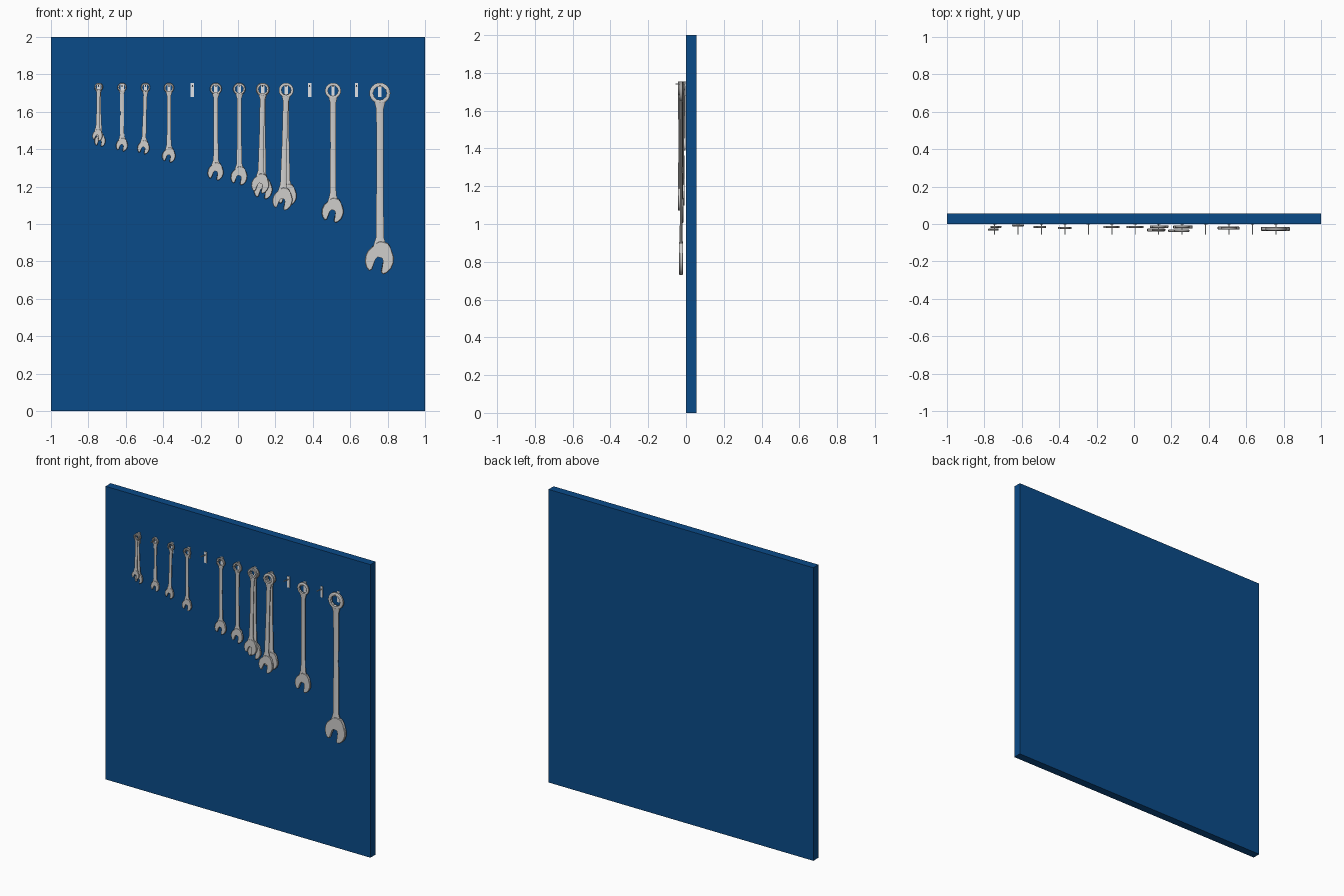
import bpy, bmesh, math
from mathutils import Matrix, Vector

cube = bpy.data.objects.get("Cube")
if cube:
    bpy.data.objects.remove(cube, do_unlink=True)


def material(name, rgb):
    m = bpy.data.materials.new(name)
    m.use_nodes = True
    m.diffuse_color = (*rgb, 1)
    bsdf = m.node_tree.nodes["Principled BSDF"]
    bsdf.inputs["Base Color"].default_value = (*rgb, 1)
    bsdf.inputs["Roughness"].default_value = 0.6
    return m


BLUE = material("board blue", (0.003, 0.07, 0.25))
STEEL = material("wrench steel", (0.62, 0.61, 0.6))
HOOK = material("hook metal", (0.8, 0.82, 0.85))


def make_object(name, bm, mat, smooth=False):
    bmesh.ops.recalc_face_normals(bm, faces=bm.faces)
    mesh = bpy.data.meshes.new(name)
    bm.to_mesh(mesh)
    bm.free()
    mesh.materials.append(mat)
    ob = bpy.data.objects.new(name, mesh)
    bpy.context.collection.objects.link(ob)
    if smooth:
        bpy.ops.object.select_all(action='DESELECT')
        ob.select_set(True)
        bpy.context.view_layer.objects.active = ob
        bpy.ops.object.shade_smooth_by_angle(angle=math.radians(32))
    return ob


def add_box(bm, centre, size, turn=0.0):
    mat = (Matrix.Translation(centre) @ Matrix.Rotation(turn, 4, 'X')
           @ Matrix.Diagonal((*size, 1)))
    bmesh.ops.create_cube(bm, size=1, matrix=mat)


def bridge(bm, a, b):
    n = len(a)
    for i in range(n):
        bm.faces.new((a[i], a[(i + 1) % n], b[(i + 1) % n], b[i]))


# Box end: chamfered ring with a twelve-point hole
def add_ring(bm, r, t, seg=24):
    profile = [(0.66, -0.5), (0.9, -0.5), (1, -0.3), (1, 0.3), (0.9, 0.5), (0.66, 0.5)]
    loops = []
    for k, y in profile:
        loop = []
        for i in range(seg):
            a = 2 * math.pi * i / seg
            rad = r * k * (0.92 if k < 0.7 and i % 2 else 1)
            loop.append(bm.verts.new((rad * math.cos(a), y * t, rad * math.sin(a))))
        loops.append(loop)
    for i, loop in enumerate(loops):
        bridge(bm, loop, loops[(i + 1) % len(loops)])


# Handle: octagonal sections, waisted in the middle and flared at both ends
def add_handle(bm, r, length, w, t):
    stations = [(-0.82 * r, 1.5 * w, 0.85 * t), (-1.5 * r, w, 0.72 * t),
                (-0.5 * length, 0.92 * w, 0.6 * t), (-length + 1.3 * w, 1.1 * w, 0.72 * t),
                (-length, 1.9 * w, 0.9 * t)]
    corners = [(0.5, 0.2), (0.32, 0.5), (-0.32, 0.5), (-0.5, 0.2)]
    corners += [(-x, -y) for x, y in corners]
    loops = [[bm.verts.new((x * sw, y * st, z)) for x, y in corners]
             for z, sw, st in stations]
    for a, b in zip(loops, loops[1:]):
        bridge(bm, a, b)
    bm.faces.new(loops[0])
    bm.faces.new(loops[-1])


# Open end: mirrored jaw outline, extruded, chamfered and turned off axis
def add_jaw(bm, r, z, t):
    half = [(0.18, 0.08), (0.32, -0.14), (0.32, -0.92), (0.5, -1.04), (0.74, -0.86),
            (0.94, -0.52), (1, -0.1), (0.93, 0.28), (0.74, 0.6), (0.48, 0.86), (0.28, 1.15)]
    outline = half + [(-x, y) for x, y in reversed(half)]
    place = Matrix.Translation((0, 0, z)) @ Matrix.Rotation(math.radians(15), 4, 'Y')
    rings = []
    for y in (-t / 2, t / 2):
        rings.append([bm.verts.new(place @ Vector((px * r, y, pz * r))) for px, pz in outline])
    caps = [bm.faces.new(ring) for ring in rings]
    bridge(bm, *rings)
    edges = [e for cap in caps for e in cap.edges]
    bmesh.ops.bevel(bm, geom=edges, offset=0.18 * t, segments=1, affect='EDGES',
                    clamp_overlap=True)


TOP = 1.755


def wrench(name, x, sway, bottom, y):
    total = TOP - bottom
    ring_r = 0.007 + 0.048 * total
    jaw_r = 0.006 + 0.07 * total
    t = 0.005 + 0.015 * total
    drop = total - ring_r - jaw_r * 1.07
    bm = bmesh.new()
    add_ring(bm, ring_r, t * 0.9)
    add_handle(bm, ring_r, drop - 0.75 * jaw_r, 0.011 + 0.028 * total, t)
    add_jaw(bm, jaw_r, -drop, t)
    ob = make_object(name, bm, STEEL, smooth=True)
    ob.location = (x, y, TOP - ring_r)
    ob.rotation_euler.y = -math.asin(sway / drop)


# Board
bm = bmesh.new()
add_box(bm, (0, 0.0275, 1), (2, 0.055, 2))
make_object("board", bm, BLUE)

# Row of hooks: back plate and thin peg
first, pitch = -0.745, 0.1253
for i in range(13):
    bm = bmesh.new()
    hx = first + pitch * i
    add_box(bm, (hx, -0.002, 1.7175), (0.018, 0.004, 0.075))
    add_box(bm, (hx, -0.0275, 1.739), (0.005, 0.055, 0.005), -0.1)
    make_object(f"hook_{i + 1}", bm, HOOK)

# Wrenches: hook number, sideways sway of the jaw, lowest point, depth
hung = [(0, 0.008, 1.415, -0.015), (0, -0.006, 1.445, -0.03), (1, 0, 1.39, -0.007),
        (2, -0.01, 1.375, -0.016), (3, 0, 1.33, -0.022), (5, 0, 1.235, -0.016),
        (6, 0, 1.21, -0.016), (7, 0.004, 1.135, -0.014), (7, -0.012, 1.165, -0.032),
        (8, 0.006, 1.1, -0.016), (8, -0.018, 1.075, -0.036), (10, 0, 1.01, -0.022),
        (12, 0, 0.735, -0.026)]
for n, (slot, sway, bottom, y) in enumerate(hung):
    wrench(f"wrench_{n + 1}", first + pitch * slot, sway, bottom, y)
